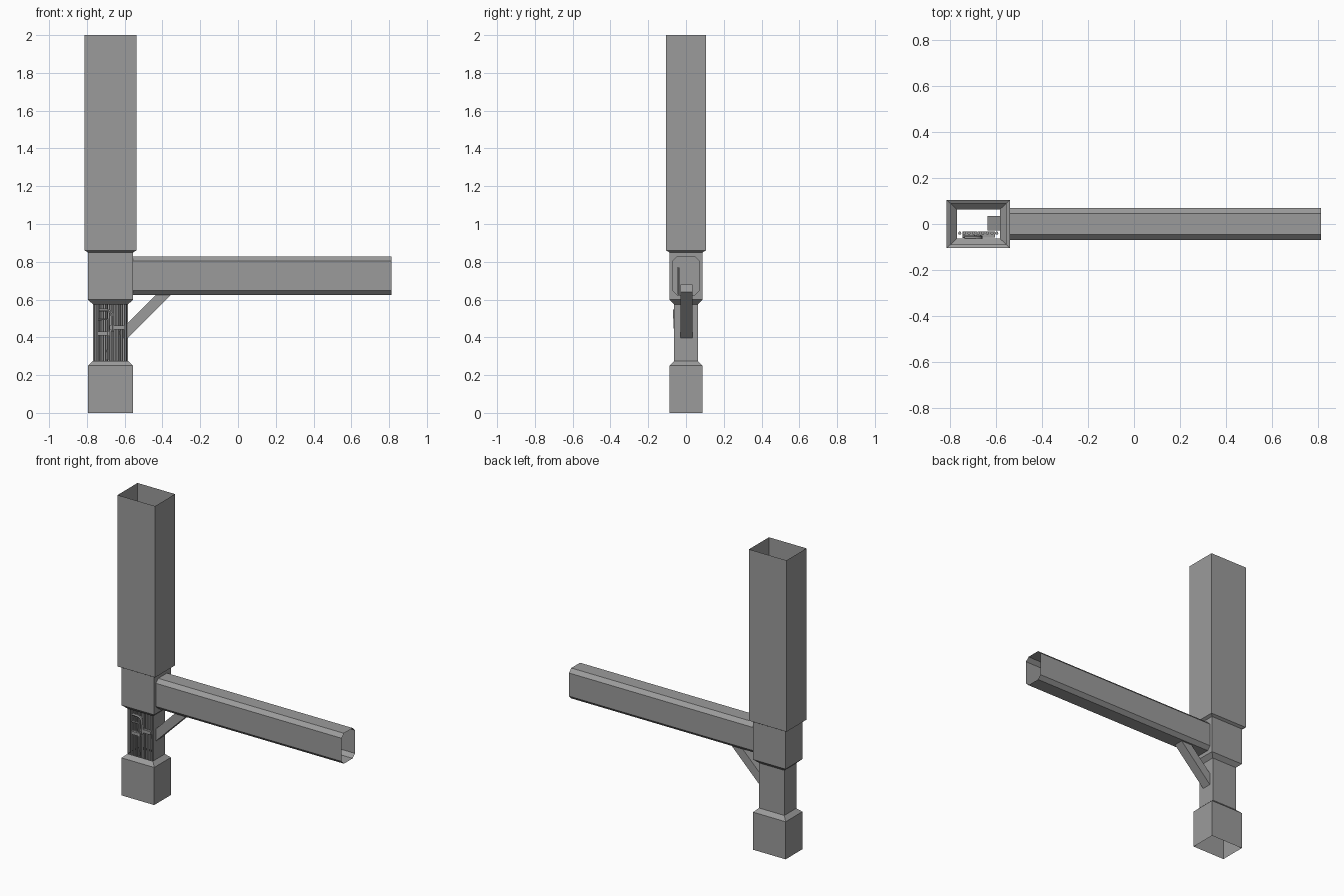
import bpy, bmesh, math
from mathutils import Matrix, Vector

if "Cube" in bpy.data.objects:
    bpy.data.objects.remove(bpy.data.objects["Cube"], do_unlink=True)

GREY = (0.33, 0.33, 0.33, 1)
steel = bpy.data.materials.new("grey steel")
steel.use_nodes = True
steel.diffuse_color = GREY
steel.node_tree.nodes["Principled BSDF"].inputs["Base Color"].default_value = GREY

CX = -0.675  # column axis


def finish(name, bm):
    mesh = bpy.data.meshes.new(name)
    bm.to_mesh(mesh)
    bm.free()
    mesh.materials.append(steel)
    obj = bpy.data.objects.new(name, mesh)
    bpy.context.collection.objects.link(obj)
    return obj


def rectangle(hx, hy, z):
    return [(CX - hx, -hy, z), (CX + hx, -hy, z), (CX + hx, hy, z), (CX - hx, hy, z)]


def tube(name, rings, skip=()):
    """Open shell through matching rings; skip holds (level, side) walls to leave out."""
    bm = bmesh.new()
    loops = [[bm.verts.new(p) for p in ring] for ring in rings]
    n = len(rings[0])
    for level, (a, b) in enumerate(zip(loops, loops[1:])):
        for i in range(n):
            if (level, i) not in skip:
                j = (i + 1) % n
                bm.faces.new((a[i], a[j], b[j], b[i]))
    return finish(name, bm)


def box(name, size, matrix):
    bm = bmesh.new()
    bmesh.ops.create_cube(bm, size=1, matrix=matrix @ Matrix.Diagonal((*size, 1)))
    return finish(name, bm)


def pipe(name, points, radius):
    curve = bpy.data.curves.new(name, "CURVE")
    curve.dimensions = "3D"
    curve.bevel_depth = radius
    curve.bevel_resolution = 1
    curve.use_fill_caps = True
    spline = curve.splines.new("POLY")
    spline.points.add(len(points) - 1)
    for point, co in zip(spline.points, points):
        point.co = (*co, 1)
    curve.materials.append(steel)
    obj = bpy.data.objects.new(name, curve)
    bpy.context.collection.objects.link(obj)
    bpy.ops.object.select_all(action="DESELECT")
    obj.select_set(True)
    bpy.context.view_layer.objects.active = obj
    bpy.ops.object.convert(target="MESH")
    bpy.ops.object.shade_smooth_by_angle(angle=math.radians(50))


# Lower column: base, tapers, slim shaft open at the front
tube("base", [rectangle(0.12, 0.088, 0), rectangle(0.12, 0.088, 0.25),
              rectangle(0.093, 0.063, 0.275)])
tube("shaft", [rectangle(0.093, 0.063, 0.275), rectangle(0.093, 0.063, 0.575)], {(0, 0)})

# Collar with its beam side left open, and the tall upper column
tube("collar", [rectangle(0.093, 0.063, 0.575), rectangle(0.12, 0.088, 0.6),
                rectangle(0.12, 0.088, 0.85)], {(1, 1)})
tube("upper_column", [rectangle(0.12, 0.088, 0.85), rectangle(0.138, 0.105, 0.86),
                      rectangle(0.138, 0.105, 2)])


# Eight-sided hollow beam
def octagon(x):
    y, c, lo, hi = 0.07, 0.024, 0.625, 0.827
    return [(x, -y, lo + c), (x, -y + c, lo), (x, y - c, lo), (x, y, lo + c),
            (x, y, hi - c), (x, y - c, hi), (x, -y + c, hi), (x, -y, hi - c)]


beam_start = CX + 0.12
tube("beam", [octagon(beam_start), octagon(0.812)])

# Collar wall around the beam opening
bm = bmesh.new()
corners = [bm.verts.new((beam_start, y, z)) for y, z in
           ((-0.088, 0.6), (0.088, 0.6), (0.088, 0.85), (-0.088, 0.85))]
hole = [bm.verts.new(p) for p in octagon(beam_start)]
for i in range(4):
    a, b = hole[2 * i], hole[2 * i + 1]
    bm.faces.new((corners[i], b, a))
    bm.faces.new((corners[i], corners[(i + 1) % 4], hole[(2 * i + 2) % 8], b))
finish("beam_socket", bm)

# Diagonal brace under the beam
low, high = Vector((-0.615, 0.003, 0.405)), Vector((-0.36, 0.003, 0.66))
box("brace", ((high - low).length, 0.064, 0.057),
    Matrix.Translation((low + high) / 2) @ Matrix.Rotation(-math.pi / 4, 4, "Y"))

# Service pipes in the open shaft
for i in range(9):
    x = CX - 0.081 + i * 0.02
    top = 0.77 if i == 4 else 0.6
    pipe(f"service_pipe_{i + 1}", [(x, -0.04, 0.255), (x, -0.04, top)], 0.0075)

# Pipe clamps
for name, x, z, width in (("left_clamp", -0.713, 0.42, 0.064), ("right_clamp", -0.641, 0.452, 0.078)):
    box(name, (width, 0.026, 0.022), Matrix.Translation((x, -0.045, z)))

# Bent pipe and small lever in front
arc = [(-0.7 + 0.035 * math.sin(t * math.pi / 8), -0.059, 0.51 + 0.035 * math.cos(t * math.pi / 8))
       for t in range(5)]
pipe("bent_pipe", [(-0.735, -0.059, 0.545)] + arc + [(-0.665, -0.055, 0.43)], 0.009)
pipe("lever", [(-0.745, -0.055, 0.495), (-0.69, -0.055, 0.495), (-0.69, -0.052, 0.28)], 0.006)
